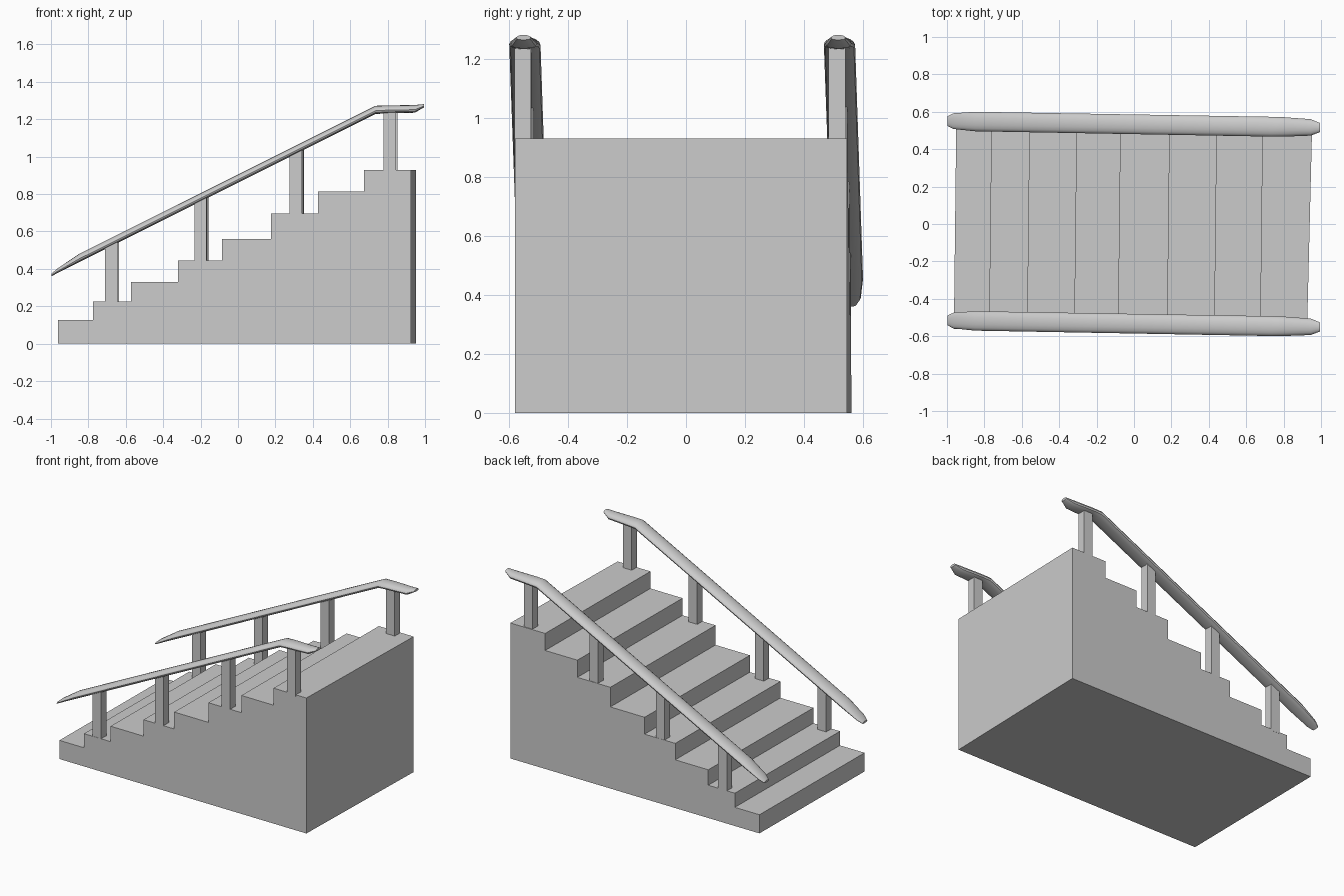
import bpy, bmesh
from math import cos, sin, pi

if "Cube" in bpy.data.objects:
    bpy.data.objects.remove(bpy.data.objects["Cube"])


def loft(name, rings, smooth=False):
    """Join matching rings of points into a closed, capped solid."""
    bm = bmesh.new()
    loops = [[bm.verts.new(p) for p in ring] for ring in rings]
    n = len(loops[0])
    for a, b in zip(loops, loops[1:]):
        for i in range(n):
            j = (i + 1) % n
            bm.faces.new((a[i], a[j], b[j], b[i]))
    bm.faces.new(loops[0][::-1])
    bm.faces.new(loops[-1])
    bmesh.ops.recalc_face_normals(bm, faces=bm.faces)
    mesh = bpy.data.meshes.new(name)
    bm.to_mesh(mesh)
    bm.free()
    ob = bpy.data.objects.new(name, mesh)
    bpy.context.collection.objects.link(ob)
    if smooth:
        bpy.ops.object.select_all(action='DESELECT')
        bpy.context.view_layer.objects.active = ob
        ob.select_set(True)
        bpy.ops.object.shade_smooth_by_angle(angle=0.6)
    return ob


# Solid staircase: stepped profile swept across, very slightly skewed
riser_x = [-0.963, -0.775, -0.572, -0.32, -0.086, 0.176, 0.428, 0.674]
tread_z = [0.128, 0.225, 0.331, 0.444, 0.56, 0.695, 0.813, 0.93]
back_x = 0.925
profile = [(riser_x[0], 0.0)]
for i, z in enumerate(tread_z):
    nxt = riser_x[i + 1] if i < 7 else back_x
    profile += [(riser_x[i], z), (nxt, z)]
profile.append((back_x, 0.0))
near = [(x, -0.571 - 0.009 * x, z) for x, z in profile]
far = [(x + (0.028 if x == back_x else 0.013), 0.5525 - 0.008 * x, z)
       for x, z in profile]
loft("staircase", [near, far])


# Handrails: domed section, tapered at both ends
# each station: x, bottom z, top z, half width
stations = [(-0.998, 0.36, 0.374, 0.026), (-0.965, 0.378, 0.402, 0.042),
            (-0.85, 0.436, 0.48, 0.052), (0.735, 1.228, 1.272, 0.053),
            (0.80, 1.232, 1.274, 0.052), (0.945, 1.235, 1.276, 0.044),
            (0.995, 1.264, 1.281, 0.024)]


def rail_ring(x, zb, zt, hw, side):
    yc = side * 0.533 - 0.0175 * x
    edge = zb + 0.4 * (zt - zb)
    ring = []
    for k in range(16):
        a = 2 * pi * k / 16
        s = sin(a)
        z = edge + s * (zt - edge) if s > 0 else edge - abs(s) ** 0.6 * (edge - zb)
        ring.append((x, yc + hw * cos(a), z))
    return ring


def rail_mid(x):
    return 0.02 + (1.23 if x > 0.735 else 1.228 + 0.4997 * (x - 0.735))


# Posts: x centre and the tread they stand on
posts = [(-0.677, 0.225), (-0.20, 0.444), (0.31, 0.695), (0.812, 0.93)]

for label, side, y0, shift in (("right", -1, -0.543, 0.0), ("left", 1, 0.522, 0.008)):
    loft(label + "_handrail", [rail_ring(*s, side) for s in stations], smooth=True)
    for n, (px, base) in enumerate(posts):
        px += shift
        yc = y0 - 0.012 * px
        corners = [(px + 0.033 * sx + 0.0006 * sy, yc + 0.0285 * sy - 0.0006 * sx)
                   for sx, sy in ((-1, -1), (1, -1), (1, 1), (-1, 1))]
        loft(f"{label}_post_{n + 1}",
             [[(x, y, base - 0.01) for x, y in corners],
              [(x, y, rail_mid(x)) for x, y in corners]])
